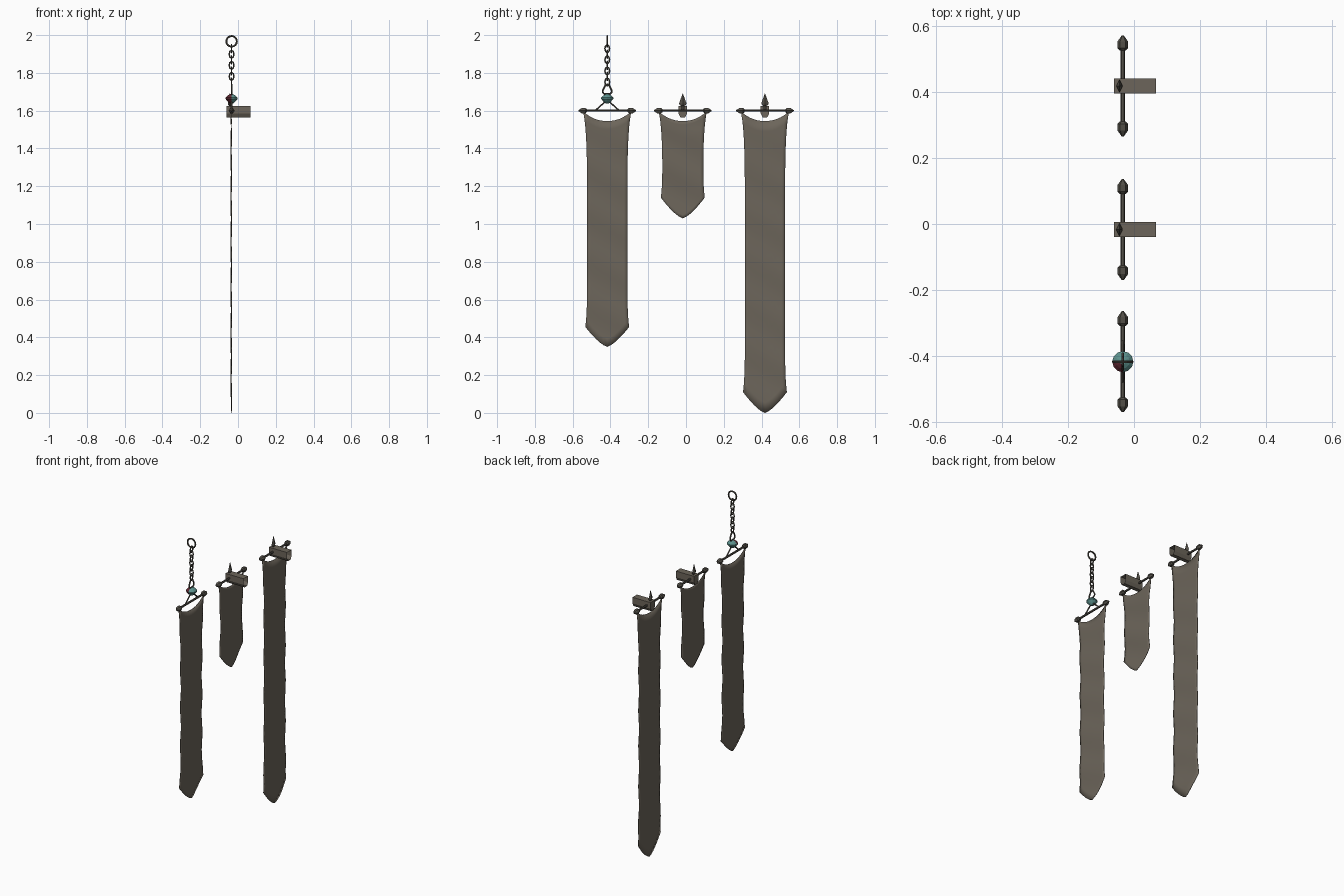
import bpy, bmesh, math
from mathutils import Vector, Matrix

if "Cube" in bpy.data.objects:
    bpy.data.objects.remove(bpy.data.objects["Cube"])

def mat(name, c):
    m = bpy.data.materials.new(name)
    m.diffuse_color = (*c, 1)
    m.use_nodes = True
    m.node_tree.nodes["Principled BSDF"].inputs["Base Color"].default_value = m.diffuse_color
    return m

CLOTH = mat("grey brown cloth", (0.15, 0.13, 0.103))
WOOD = mat("weathered wood", (0.15, 0.13, 0.103))
METAL = mat("dark iron", (0.085, 0.078, 0.064))
TEAL = mat("teal glaze", (0.11, 0.29, 0.27))
RED = mat("maroon glaze", (0.11, 0.02, 0.03))
X0 = -0.034      # plane of the banners
ZR = 1.60        # rod height

def make(name, verts, faces, *mats):
    me = bpy.data.meshes.new(name)
    me.from_pydata([tuple(v) for v in verts], [], faces)
    bm = bmesh.new()
    bm.from_mesh(me)
    bmesh.ops.recalc_face_normals(bm, faces=bm.faces)
    bm.to_mesh(me)
    bm.free()
    for m in mats:
        me.materials.append(m)
    ob = bpy.data.objects.new(name, me)
    bpy.context.collection.objects.link(ob)
    return ob

def lathe(name, prof, n, origin, axis, *mats):
    """Spin (distance, radius) pairs about an axis, capped at both ends."""
    rot = Vector((0, 0, 1)).rotation_difference(Vector(axis)).to_matrix()
    verts, faces = [], []
    for d, r in prof:
        for i in range(n):
            a = 2 * math.pi * i / n
            verts.append(Vector(origin) + rot @ Vector((r * math.cos(a), r * math.sin(a), d)))
    for k in range(len(prof) - 1):
        for i in range(n):
            j = (i + 1) % n
            faces.append((k*n + i, k*n + j, k*n + n + j, k*n + n + i))
    faces.append(tuple(range(n)))
    faces.append(tuple(range(len(verts) - n, len(verts))))
    return make(name, verts, faces, *mats)

def bar(name, p, q, r, n=6):
    d = Vector(q) - Vector(p)
    return lathe(name, [(0, r), (d.length, r)], n, p, d.normalized(), METAL)

def loop(name, pts, side, r, n=6):
    """Closed wire along planar points; side is the plane normal."""
    verts, faces, m = [], [], len(pts)
    side = Vector(side)
    for k in range(m):
        t = (pts[(k + 1) % m] - pts[k - 1]).normalized()
        b = t.cross(side)
        for i in range(n):
            a = 2 * math.pi * (i + 0.5) / n
            verts.append(pts[k] + r * (math.cos(a) * side + math.sin(a) * b))
    for k in range(m):
        for i in range(n):
            j, l = (i + 1) % n, (k + 1) % m
            faces.append((k*n + i, k*n + j, l*n + j, l*n + i))
    return make(name, verts, faces, METAL)

def oval(center, across, half_w, half_h, n):
    return [Vector(center) + Vector(across) * half_w * math.cos(2*math.pi*i/n)
            + Vector((0, 0, half_h * math.sin(2*math.pi*i/n))) for i in range(n)]

def banner(name, cy, corner, tip):
    """Hanging cloth: sagging top edge, pointed bottom, gentle ripple."""
    nu, nv = 12, 28
    verts, faces = [], []
    for k in range(nv + 1):
        v = k / nv
        ze = ZR - 0.005 + (corner - ZR + 0.005) * v
        hw = 0.106 + 0.022 * math.exp(-(ZR - ze) / 0.11) + 0.010 * math.exp(-(ze - corner) / 0.07)
        for i in range(nu + 1):
            u = 2 * i / nu - 1
            top = 1.545 + 0.05 * abs(u) ** 2.2
            bot = tip + (corner - tip) * abs(u) ** 1.4
            z = top + (bot - top) * v
            x = X0 - 0.002 + 0.003 * math.sin(z * 26 + u * 1.5) * min(1, v * 6)
            verts.append((x, cy + u * hw, z))
    w = nu + 1
    for k in range(nv):
        for i in range(nu):
            faces.append((k*w + i, k*w + i + 1, k*w + w + i + 1, k*w + w + i))
    ob = make(name, verts, faces, CLOTH)
    for p in ob.data.polygons:
        p.use_smooth = True
    s = ob.modifiers.new("thickness", 'SOLIDIFY')
    s.thickness, s.offset = 0.003, 0

def rod(name, cy):
    bar(name, (X0, cy - 0.12, ZR), (X0, cy + 0.12, ZR), 0.0065)
    for s, tag in ((-1, "left"), (1, "right")):
        lathe(name + "_finial_" + tag,
              [(0.108, 0.009), (0.115, 0.016), (0.135, 0.016), (0.153, 0.003)],
              6, (X0, cy, ZR), (0, s, 0), METAL)

def bracket(name, cy):
    # wall beam with a chamfered underside, open at the wall end
    prof = [(-0.0225, 1.624), (0.0225, 1.624), (0.0225, 1.585), (0.012, 1.565),
            (-0.012, 1.565), (-0.0225, 1.585)]
    n = len(prof)
    verts = [(x, cy + y, z) for x in (-0.06, 0.067) for y, z in prof]
    faces = [(i, (i+1) % n, n + (i+1) % n, n + i) for i in range(n)] + [tuple(range(n))]
    make(name + "_beam", verts, faces, WOOD)
    # flat spear point rising above the beam
    spike = [(0.0, 0.009), (0.028, 0.009), (0.032, 0.016), (0.04, 0.02), (0.092, 0.001)]
    ob = lathe(name + "_spike", spike, 4, (0, 0, 0), (0, 0, 1), METAL)
    ob.data.transform(Matrix.Translation((-0.044, cy, 1.598)) @ Matrix.Diagonal((0.5, 1, 1, 1)))

# three banners on rods
for name, cy, corner, tip in (("long_banner", 0.418, 0.11, 0.0),
                              ("short_banner", -0.017, 1.14, 1.03),
                              ("hanging_banner", -0.417, 0.455, 0.35)):
    banner(name, cy, corner, tip)
    rod(name + "_rod", cy)
bracket("long_banner", 0.418)
bracket("short_banner", -0.017)

# chain: top ring, alternating links, triangular shackle
cy = -0.417
loop("top_ring", oval((X0, cy, 1.967), (1, 0, 0), 0.028, 0.028, 16), (0, 1, 0), 0.005)
N = 7
for k in range(N):
    z = 1.928 - k * (1.928 - 1.752) / (N - 1)
    flat = k % 2 == 0
    across, side = ((0, 1, 0), (1, 0, 0)) if flat else ((1, 0, 0), (0, 1, 0))
    loop(f"chain_link_{k + 1}", oval((X0, cy, z), across, 0.0125, 0.021, 8), side, 0.004)
shackle = [(-0.024, 1.698), (-0.024, 1.706), (-0.009, 1.736), (0.0, 1.74), (0.009, 1.736),
           (0.024, 1.706), (0.024, 1.698), (0.015, 1.688), (-0.015, 1.688)]
loop("shackle", [Vector((X0, cy + y, z)) for y, z in shackle], (1, 0, 0), 0.0045)

# glazed bead, one quarter maroon
bead = lathe("bead", [(1.638, 0.008), (1.648, 0.02), (1.662, 0.032), (1.669, 0.032),
                      (1.68, 0.021), (1.687, 0.008)], 12, (X0, cy, 0), (0, 0, 1), TEAL, RED)
for p in bead.data.polygons:
    if p.center.x < X0 - 0.001 and p.center.y < cy - 0.001:
        p.material_index = 1

# slanted stays from the bead to the rod
for s, tag in ((-1, "left"), (1, "right")):
    bar("stay_" + tag, (X0, cy + s * 0.006, 1.652), (X0, cy + s * 0.064, ZR), 0.0045)
